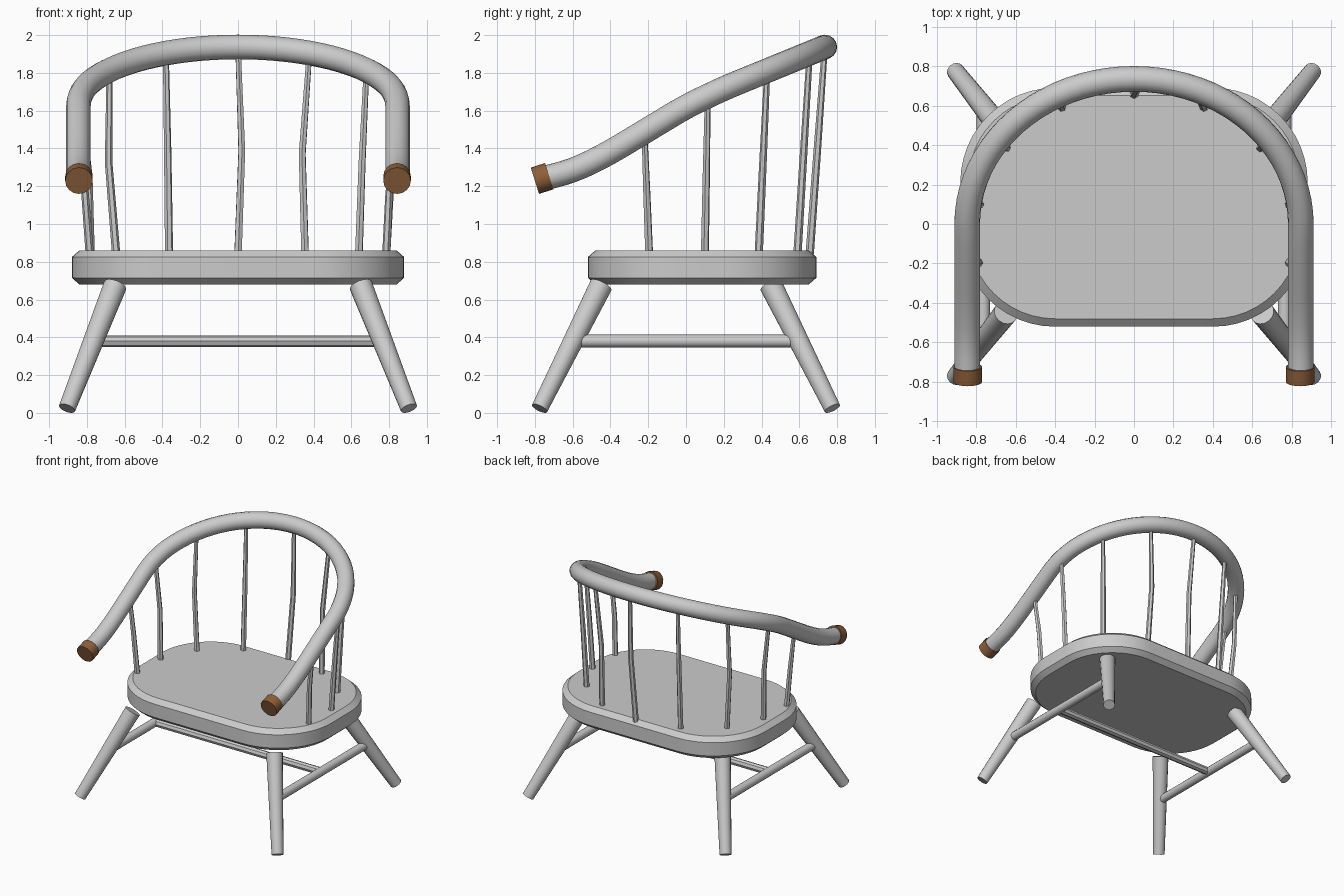
import bpy, bmesh, math
from mathutils import Vector

cube = bpy.data.objects.get("Cube")
if cube:
    bpy.data.objects.remove(cube, do_unlink=True)


def material(name, color):
    m = bpy.data.materials.new(name)
    m.use_nodes = True
    m.diffuse_color = color
    m.node_tree.nodes["Principled BSDF"].inputs["Base Color"].default_value = color
    return m


GREY = material("pale grey", (0.6, 0.6, 0.6, 1))
BROWN = material("brown leather", (0.27, 0.115, 0.043, 1))


def finish(obj, mat, angle=40):
    obj.data.materials.clear()
    obj.data.materials.append(mat)
    bpy.ops.object.select_all(action="DESELECT")
    obj.select_set(True)
    bpy.context.view_layer.objects.active = obj
    if obj.type == "CURVE":
        bpy.ops.object.convert(target="MESH")
    bpy.ops.object.shade_smooth_by_angle(angle=math.radians(angle))


def rod(name, points, radii, mat=GREY, resolution=4):
    """Capped round rod along points, with a radius at every point."""
    cu = bpy.data.curves.new(name, "CURVE")
    cu.dimensions = "3D"
    cu.bevel_depth = 1
    cu.bevel_resolution = resolution
    cu.use_fill_caps = True
    sp = cu.splines.new("POLY")
    sp.points.add(len(points) - 1)
    for p, co, r in zip(sp.points, points, radii):
        p.co = (*co, 1)
        p.radius = r
    obj = bpy.data.objects.new(name, cu)
    bpy.context.collection.objects.link(obj)
    finish(obj, mat)


# Seat: rounded slab with chamfered rims
HALF_X, HALF_Y, CORNER, SEAT_Y = 0.88, 0.605, 0.48, 0.085


def outline(inset):
    pts = []
    for q, (sx, sy) in enumerate([(1, 1), (-1, 1), (-1, -1), (1, -1)]):
        for i in range(13):
            a = math.pi / 2 * (q + i / 12)
            pts.append((sx * (HALF_X - CORNER) + (CORNER - inset) * math.cos(a),
                        SEAT_Y + sy * (HALF_Y - CORNER) + (CORNER - inset) * math.sin(a)))
    return pts


bm = bmesh.new()
rings = [[bm.verts.new((x, y, z)) for x, y in outline(inset)]
         for inset, z in [(0.04, 0.68), (0, 0.715), (0, 0.825), (0.04, 0.86)]]
for low, high in zip(rings, rings[1:]):
    for i in range(len(low)):
        j = (i + 1) % len(low)
        bm.faces.new((low[i], low[j], high[j], high[i]))
bm.faces.new(rings[0][::-1])
bm.faces.new(rings[-1])
mesh = bpy.data.meshes.new("seat")
bm.to_mesh(mesh)
bm.free()
seat = bpy.data.objects.new("seat", mesh)
bpy.context.collection.objects.link(seat)
finish(seat, GREY, 25)

# Splayed legs, thinner at the foot
for sx, side in ((1, "left"), (-1, "right")):
    for sy, end in ((-1, "front"), (1, "back")):
        rod(f"{end}_{side}_leg",
            [(sx * 0.65, sy * 0.45, 0.675), (sx * 0.905, sy * 0.775, 0.024)],
            [0.062, 0.045], resolution=6)
    # Side stretchers join front and back legs
    rod(f"{side}_stretcher", [(sx * 0.763, -0.595, 0.38), (sx * 0.763, 0.595, 0.38)],
        [0.034, 0.034])
rod("cross_stretcher", [(-0.763, 0, 0.38), (0.763, 0, 0.38)], [0.031, 0.031], resolution=2)

# Height of the bow along its depth
BOW = [(-0.9, 1.21), (-0.75, 1.243), (-0.65, 1.267), (-0.55, 1.303), (-0.4, 1.38),
       (0, 1.622), (0.2, 1.718), (0.735, 1.937), (0.9, 2.005)]


def bow_z(y):
    def linear(v):
        for (a, za), (b, zb) in zip(BOW, BOW[1:]):
            if v <= b:
                return za + (zb - za) * (v - a) / (b - a)
    return sum(linear(y + d) for d in (-0.06, -0.03, 0, 0.03, 0.06)) / 5


# Bow: straight arms joined by a half ellipse behind
BOW_X, BOW_Y = 0.845, 0.735
arm = [-0.75 + 0.05 * i for i in range(15)]
plan = [(BOW_X, y) for y in arm]
plan += [(BOW_X * math.cos(math.pi * i / 40), BOW_Y * math.sin(math.pi * i / 40))
         for i in range(41)]
plan += [(-BOW_X, y) for y in reversed(arm)]
rod("arm_bow", [(x, y, bow_z(y)) for x, y in plan], [0.065] * len(plan), resolution=6)

# Brown end caps on the arms
for sx, side in ((1, "left"), (-1, "right")):
    mid, half = Vector((sx * 0.842, -0.762, 1.241)), Vector((0, 0.038, 0.012))
    rod(f"{side}_arm_cap", [mid - half, mid + half], [0.073, 0.073], BROWN, 6)

# Spindles, each slightly bent: base x, y, middle x, top x, y
SPINDLES = [
    (0, 0.655, 0.02, 0, 0.735),
    (0.355, 0.59, 0.34, 0.378, 0.655), (-0.365, 0.59, -0.372, -0.382, 0.655),
    (0.64, 0.385, 0.657, 0.68, 0.43), (-0.645, 0.385, -0.685, -0.68, 0.43),
    (0.785, 0.1, 0.81, 0.84, 0.115), (-0.78, 0.1, -0.79, -0.84, 0.115),
    (0.785, -0.195, 0.8, 0.84, -0.22), (-0.785, -0.195, -0.81, -0.84, -0.22),
]
for n, (x0, y0, xm, x1, y1) in enumerate(SPINDLES, 1):
    top = bow_z(y1)
    rod(f"spindle_{n}", [(x0, y0, 0.84), (xm, (y0 + y1) / 2, (0.84 + top) / 2), (x1, y1, top)],
        [0.022, 0.02, 0.016], resolution=1)
